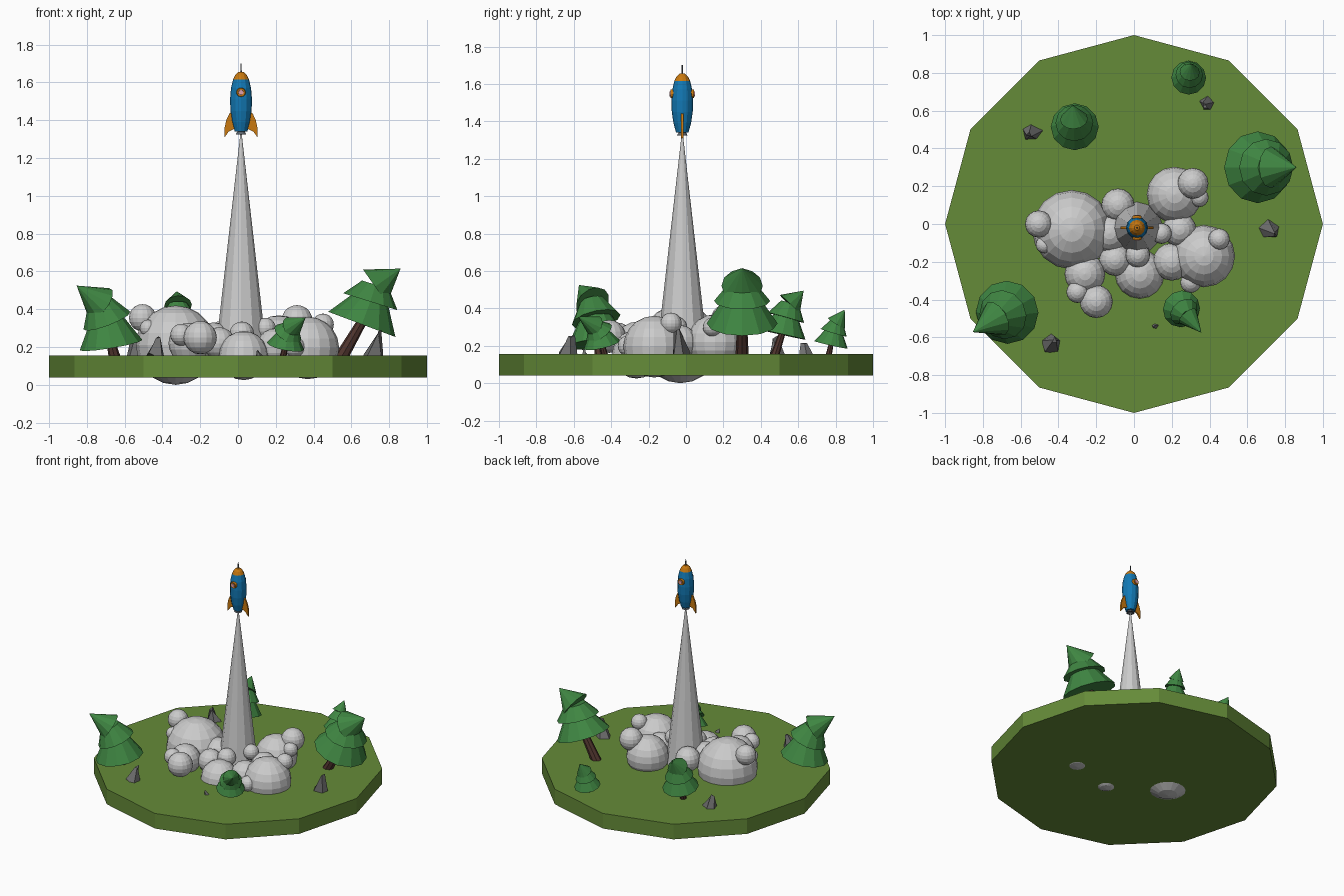
import bpy, bmesh, math, random
from mathutils import Vector, Matrix

if "Cube" in bpy.data.objects:
    bpy.data.objects.remove(bpy.data.objects["Cube"])

random.seed(4)
Z = Vector((0, 0, 1))
GROUND = 0.155
RX, RY = 0.016, -0.02   # rocket axis


def mat(name, *rgb):
    m = bpy.data.materials.new(name)
    m.diffuse_color = (*rgb, 1)
    m.use_nodes = True
    m.node_tree.nodes["Principled BSDF"].inputs["Base Color"].default_value = m.diffuse_color
    return m


grass = mat("grass", .13, .26, .04)
leaf = mat("leaf", .05, .24, .055)
bark = mat("bark", .08, .035, .027)
stone = mat("stone", .16, .16, .16)
blue = mat("blue", .006, .19, .46)
orange = mat("orange", .58, .19, .005)
metal = mat("metal", .1, .12, .14)
glass = mat("glass", .75, .35, .42)


def add(name, bm, material=None):
    bmesh.ops.recalc_face_normals(bm, faces=bm.faces)
    me = bpy.data.meshes.new(name)
    bm.to_mesh(me)
    bm.free()
    ob = bpy.data.objects.new(name, me)
    bpy.context.collection.objects.link(ob)
    if material:
        me.materials.append(material)
    return ob


def cone(name, a, b, r1, r2, sides, material=None):
    """Cone or frustum from point a to point b."""
    a, b = Vector(a), Vector(b)
    d = b - a
    rot = Z.rotation_difference(d.normalized()).to_matrix().to_4x4()
    bm = bmesh.new()
    bmesh.ops.create_cone(bm, cap_ends=True, segments=sides, radius1=r1, radius2=r2,
                          depth=d.length, matrix=Matrix.Translation((a + b) / 2) @ rot)
    return add(name, bm, material)


def lathe(name, profile, sides, material):
    """Spin (radius, z) points about the rocket axis."""
    bm = bmesh.new()
    vs = [bm.verts.new((RX + r, RY, z)) for r, z in profile]
    es = [bm.edges.new(p) for p in zip(vs, vs[1:])]
    bmesh.ops.spin(bm, geom=vs + es, cent=(RX, RY, 0), axis=Z,
                   angle=math.tau, steps=sides)
    bmesh.ops.remove_doubles(bm, verts=bm.verts, dist=1e-4)
    return add(name, bm, material)


# Twelve-sided island
cone("island", (0, 0, .04), (0, 0, GROUND), 1, 1, 12, grass)

# Smoke column and puffs: x, y, z, radius
cone("smoke_column", (RX, RY, .16), (RX, RY, 1.325), .137, .004, 12)
puffs = [
    (-.33, -.03, .21, .21), (.215, .155, .22, .148), (.37, -.17, .195, .165),
    (.03, -.265, .155, .13), (-.26, -.265, .22, .108), (-.2, -.41, .25, .088),
    (-.3, -.36, .265, .058), (-.505, 0, .355, .072), (-.475, -.11, .3, .045),
    (.312, .215, .34, .082), (.345, .14, .3, .05), (.45, -.08, .32, .057),
    (-.085, .1, .25, .088), (.24, -.03, .22, .09), (.2, -.2, .2, .1),
    (.3, -.31, .2, .055), (-.1, -.19, .22, .085), (.02, -.165, .27, .065),
    (.145, -.05, .3, .055), (-.13, -.05, .23, .1)]
for i, (x, y, z, r) in enumerate(puffs):
    bm = bmesh.new()
    bmesh.ops.create_uvsphere(bm, u_segments=16, v_segments=10, radius=r,
                              matrix=Matrix.Translation((x, y, z)))
    add(f"smoke_puff_{i}", bm)


# Bent fir trees: path gives (outward offset, height) of three tiers and the tip
def tree(name, x, y, azimuth, r, path):
    az = math.radians(azimuth)
    pts = [Vector((x + math.cos(az) * o, y + math.sin(az) * o, GROUND + h))
           for o, h in [(0, -.02)] + path]
    cone(name + "_trunk", pts[0], pts[1].lerp(pts[2], .3), r * .19, r * .13, 8, bark)
    for i, k in enumerate((1, .79, .58)):
        a, b = pts[i + 1], pts[i + 2]
        last = i == 2
        end = b if last else a + (b - a) * 1.12
        cone(f"{name}_tier_{i}", a, end, r * k, 0 if last else r * k * .5, 12, leaf)


tree("right_tree", .54, .3, 0, .19,
     [(.115, .165), (.16, .285), (.185, .365), (.32, .46)])
tree("left_tree", -.65, -.455, 210, .168,
     [(.025, .055), (.05, .185), (.09, .275), (.235, .37)])
tree("back_left_tree", -.31, .47, 95, .127,
     [(.045, .105), (.065, .195), (.085, .265), (.16, .34)])
tree("back_right_tree", .287, .76, 80, .092,
     [(.015, .05), (.03, .115), (.045, .165), (.09, .238)])
tree("front_tree", .235, -.43, -50, .1,
     [(.025, .05), (.045, .115), (.075, .15), (.19, .2)])

# Angular rocks: x, y, radius, height
rocks = [(-.54, .485, .055, .09), (-.44, -.63, .055, .095), (.72, -.03, .062, .125),
         (.39, .64, .045, .06), (.11, -.54, .02, .025)]
for i, (x, y, r, h) in enumerate(rocks):
    tip = (x + random.uniform(-.4, .4) * r, y + random.uniform(-.4, .4) * r, GROUND + h)
    rock = cone(f"rock_{i}", (x, y, GROUND - .01), tip, r, r * .22, 5, stone)
    for v in rock.data.vertices:
        v.co += Vector([random.uniform(-.2, .2) * r for _ in range(3)])

# Rocket hull, nose, antenna and nozzle
lathe("rocket_body", [(0, 1.34), (.033, 1.34), (.047, 1.39), (.056, 1.45), (.058, 1.51),
                      (.053, 1.57), (.042, 1.616), (0, 1.616)], 12, blue)
lathe("rocket_nose", [(0, 1.614), (.042, 1.616), (.03, 1.64), (.014, 1.655), (0, 1.657)], 12, orange)
cone("antenna", (RX, RY, 1.65), (RX, RY, 1.7), .005, .003, 6, metal)
lathe("nozzle", [(0, 1.35), (.018, 1.35), (.018, 1.342), (.028, 1.325), (.02, 1.325), (0, 1.34)], 12, metal)

# Paired fins
fin = [(.045, 1.447), (.062, 1.435), (.078, 1.4), (.087, 1.36), (.087, 1.31), (.065, 1.34), (.035, 1.355)]
for side, s in (("left", -1), ("right", 1)):
    bm = bmesh.new()
    face = bm.faces.new([bm.verts.new((RX + s * x, RY - .006, z)) for x, z in fin])
    ext = bmesh.ops.extrude_face_region(bm, geom=[face], use_keep_orig=True)
    bmesh.ops.translate(bm, vec=(0, .012, 0),
                        verts=[g for g in ext["geom"] if isinstance(g, bmesh.types.BMVert)])
    add(side + "_fin", bm, orange)

# Portholes front and back
for side, s in (("front", -1), ("back", 1)):
    cone(side + "_porthole_rim", (RX, RY + s * .045, 1.547), (RX, RY + s * .064, 1.547), .026, .022, 12, orange)
    cone(side + "_porthole_glass", (RX, RY + s * .05, 1.547), (RX, RY + s * .067, 1.547), .016, .013, 12, glass)
